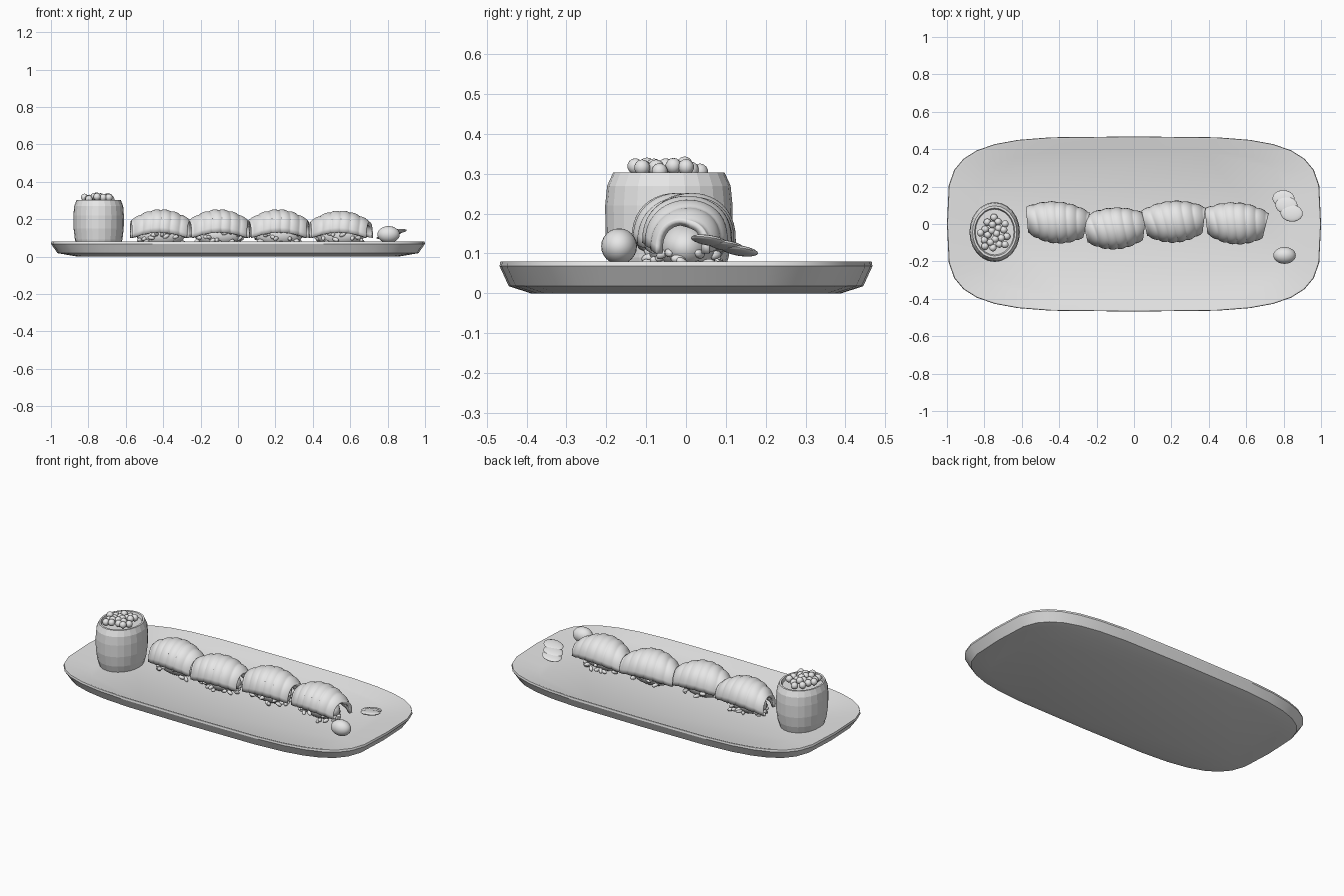
import bpy, bmesh, math, random
from mathutils import Matrix, Vector

random.seed(4)
if "Cube" in bpy.data.objects:
    bpy.data.objects.remove(bpy.data.objects["Cube"], do_unlink=True)

grey = bpy.data.materials.new("plain_grey")
grey.use_nodes = True
grey.diffuse_color = (0.8, 0.8, 0.8, 1)
grey.node_tree.nodes["Principled BSDF"].inputs["Base Color"].default_value = (0.8, 0.8, 0.8, 1)

FLOOR = 0.05


def finish(bm, name, angle=30):
    """Turn a bmesh into an object, smooth below the given edge angle."""
    bmesh.ops.recalc_face_normals(bm, faces=bm.faces)
    mesh = bpy.data.meshes.new(name)
    bm.to_mesh(mesh)
    bm.free()
    mesh.materials.append(grey)
    if angle:
        mesh.shade_smooth()
        mesh.set_sharp_from_angle(angle=math.radians(angle))
    obj = bpy.data.objects.new(name, mesh)
    bpy.context.collection.objects.link(obj)
    return obj


def loft(name, rings, sides, power, center=(0, 0), angle=30):
    """Stack of superellipse rings (half width, half depth, z), capped."""
    bm = bmesh.new()
    loops = []
    for a, b, z in rings:
        loop = []
        for i in range(sides):
            t = math.tau * i / sides
            c, s = math.cos(t), math.sin(t)
            x = math.copysign(abs(c) ** (2 / power), c) * a
            y = math.copysign(abs(s) ** (2 / power), s) * b
            loop.append(bm.verts.new((center[0] + x, center[1] + y, z)))
        loops.append(loop)
    for low, high in zip(loops, loops[1:]):
        for i in range(sides):
            j = (i + 1) % sides
            bm.faces.new((low[i], low[j], high[j], high[i]))
    bm.faces.new(loops[0])
    bm.faces.new(loops[-1])
    return finish(bm, name, angle)


def add_blob(bm, loc, size, turn=(0, 0, 0), detail=16):
    """Ellipsoid with the given half sizes, added to a bmesh."""
    rot = Matrix.Identity(4)
    for amount, axis in zip(turn, "XYZ"):
        rot = Matrix.Rotation(amount, 4, axis) @ rot
    matrix = Matrix.Translation(loc) @ rot @ Matrix.Diagonal((*size, 1))
    bmesh.ops.create_uvsphere(bm, u_segments=detail, v_segments=detail // 2,
                              radius=1, matrix=matrix)


def blob(name, loc, size, turn=(0, 0, 0), detail=24):
    bm = bmesh.new()
    add_blob(bm, loc, size, turn, detail)
    return finish(bm, name, 60)


# Serving plate with a sunken floor
loft("plate", [(0.86, 0.39, 0), (0.965, 0.445, 0.018), (1, 0.468, 0.068),
               (0.997, 0.466, 0.08), (0.985, 0.458, 0.08), (0.84, 0.39, FLOOR)], 32, 4)

# Faceted cup with a recessed filling
CUP = (-0.745, -0.043)
loft("cup", [(0.115, 0.137, FLOOR), (0.127, 0.15, 0.09), (0.134, 0.159, 0.15),
             (0.135, 0.16, 0.22), (0.131, 0.155, 0.27), (0.118, 0.14, 0.303),
             (0.108, 0.128, 0.303), (0.103, 0.122, 0.285)], 24, 2, CUP, angle=0)

# Roe heaped on the cup in a spiral
bm = bmesh.new()
COUNT = 21
for i in range(COUNT):
    r = math.sqrt((i + 0.3) / COUNT)
    t = i * 2.4
    spot = (CUP[0] + 0.083 * r * math.cos(t), CUP[1] - 0.008 + 0.09 * r * math.sin(t),
            0.325 - 0.015 * r + random.uniform(-0.008, 0.008))
    add_blob(bm, spot, (0.02, 0.02, 0.02), detail=14)
finish(bm, "roe", 60)


def topping(name, place, height):
    """Drooping, ribbed arch of fish, narrower at both ends."""
    bm = bmesh.new()
    nu, nv = 72, 20
    grid = []
    for i in range(nu + 1):
        s = 2 * i / nu - 1
        half = 0.113 - 0.043 * s * s
        top = height - 0.058 * s * s
        edge = 0.128 - 0.028 * s * s
        row = []
        for j in range(nv + 1):
            t = math.pi * j / nv
            wave = 0.35 * math.sin(2 * t) + 0.5 * math.cos(t)
            rib = 0.006 * (abs(math.sin(3 * math.pi * s + wave)) ** 0.7 - 1)
            y = (half + rib) * math.cos(t)
            z = edge + (top - edge + rib) * math.sin(t) ** 0.8
            x = 0.16 * s + 0.012 * math.cos(t) * s
            row.append(bm.verts.new(place @ Vector((x, y, z))))
        grid.append(row)
    for a, b in zip(grid, grid[1:]):
        for j in range(nv):
            bm.faces.new((a[j], b[j], b[j + 1], a[j + 1]))
    obj = finish(bm, name, 35)
    # Thicken inward whichever way the sheet normals point
    middle = obj.data.polygons[(nu // 2) * nv + nv // 2]
    solid = obj.modifiers.new("thickness", "SOLIDIFY")
    solid.thickness = 0.02
    solid.offset = -1 if middle.normal.z > 0 else 1


def rice(name, place, turn):
    """Rice core with loose grains around its foot."""
    bm = bmesh.new()
    add_blob(bm, place @ Vector((0, 0, 0.115)), (0.13, 0.07, 0.065), (0, 0, turn), 24)
    for i in range(34):
        t = math.tau * i / 34 + random.uniform(-0.08, 0.08)
        z = random.uniform(FLOOR + 0.012, 0.13)
        spot = place @ Vector((0.118 * math.cos(t), 0.07 * math.sin(t), z))
        spin = [random.uniform(-0.6, 0.6) for _ in range(2)] + [random.uniform(0, math.pi)]
        add_blob(bm, spot, (0.02, 0.011, 0.011), spin, 10)
    finish(bm, name, 60)


# Row of four rice pieces with toppings
pieces = [(-0.413, 0.008, -5, 0.253), (-0.103, -0.024, 3, 0.253),
          (0.215, 0.012, 3, 0.253), (0.545, 0.003, -4, 0.246)]
for n, (x, y, degrees, height) in enumerate(pieces, 1):
    turn = math.radians(degrees)
    place = Matrix.Translation((x, y, 0)) @ Matrix.Rotation(turn, 4, "Z")
    topping(f"fish_topping_{n}", place, height)
    rice(f"rice_{n}", place, turn)

# Ball of paste
blob("paste_ball", (0.805, -0.168, 0.118), (0.06, 0.045, 0.045))

# Leaning stack of thin slices
for n, spot in enumerate([(0.80, 0.135, 0.107), (0.815, 0.1, 0.12), (0.843, 0.058, 0.133)], 1):
    blob(f"ginger_slice_{n}", spot, (0.06, 0.046, 0.011),
         (math.radians(-7), math.radians(-8), math.radians(-6)))
